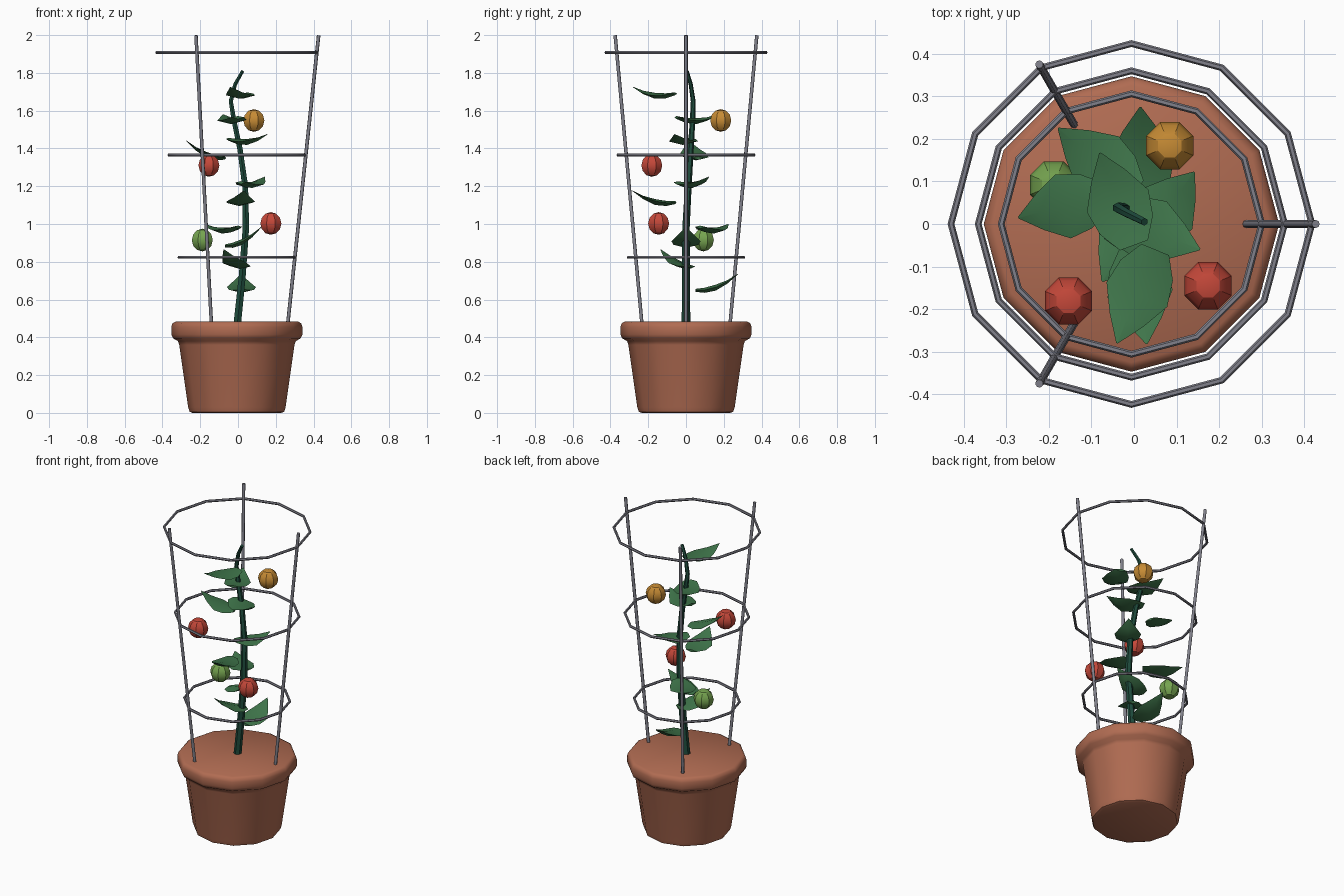
import bpy, bmesh, math
from mathutils import Vector

if "Cube" in bpy.data.objects:
    bpy.data.objects.remove(bpy.data.objects["Cube"])

CX = -0.006  # axis of the pot and cage


def material(name, rgb):
    m = bpy.data.materials.new(name)
    m.use_nodes = True
    m.diffuse_color = (*rgb, 1)
    m.node_tree.nodes["Principled BSDF"].inputs["Base Color"].default_value = (*rgb, 1)
    return m


terracotta = material("terracotta", (0.44, 0.15, 0.085))
metal = material("grey metal", (0.22, 0.22, 0.26))
stem_green = material("dark stem green", (0.013, 0.07, 0.045))
leaf_green = material("leaf green", (0.05, 0.18, 0.07))
ripe_red = material("ripe red", (0.56, 0.065, 0.042))
half_ripe = material("half ripe orange", (0.57, 0.26, 0.035))
unripe = material("unripe green", (0.18, 0.37, 0.08))


def finish(obj, name, mat, angle=None):
    obj.name = obj.data.name = name
    obj.data.materials.clear()
    obj.data.materials.append(mat)
    bpy.ops.object.select_all(action="DESELECT")
    obj.select_set(True)
    bpy.context.view_layer.objects.active = obj
    if angle:
        bpy.ops.object.shade_smooth_by_angle(angle=math.radians(angle))
    return obj


def mesh_object(bm, name, mat, angle=None):
    bmesh.ops.recalc_face_normals(bm, faces=bm.faces)
    mesh = bpy.data.meshes.new(name)
    bm.to_mesh(mesh)
    bm.free()
    obj = bpy.data.objects.new(name, mesh)
    bpy.context.collection.objects.link(obj)
    return finish(obj, name, mat, angle)


def loft(bm, loops):
    """Skin a list of closed point loops and cap both ends."""
    rows = [[bm.verts.new(p) for p in loop] for loop in loops]
    n = len(rows[0])
    for a, b in zip(rows, rows[1:]):
        for i in range(n):
            j = (i + 1) % n
            bm.faces.new((a[i], a[j], b[j], b[i]))
    bm.faces.new(rows[0][::-1])
    bm.faces.new(rows[-1])


def circle(r, z, sides=12):
    steps = [math.tau * i / sides for i in range(sides)]
    return [(CX + r * math.cos(a), r * math.sin(a), z) for a in steps]


# Pot: turned profile with a rounded rim and a flat filled top
profile = [(0.235, 0), (0.25, 0.006), (0.258, 0.03), (0.305, 0.36), (0.312, 0.38),
           (0.338, 0.395), (0.347, 0.415), (0.347, 0.455), (0.341, 0.474), (0.325, 0.483)]
bm = bmesh.new()
loft(bm, [circle(r, z) for r, z in profile])
mesh_object(bm, "pot", terracotta, 45)

# Cage hoops
for i, (r, z) in enumerate([(0.306, 0.823), (0.36, 1.365), (0.424, 1.908)]):
    bpy.ops.mesh.primitive_torus_add(major_segments=12, minor_segments=6, major_radius=r,
                                     minor_radius=0.008, location=(CX, 0, z))
    finish(bpy.context.object, f"cage_hoop_{i + 1}", metal, 40)

# Cage stakes: three rods leaning outward
for i in range(3):
    a = math.tau * i / 3
    out = Vector((math.cos(a), math.sin(a), 0))
    low = out * 0.266 + Vector((CX, 0, 0.44))
    high = out * 0.433 + Vector((CX, 0, 1.999))
    bpy.ops.mesh.primitive_cylinder_add(vertices=8, radius=0.0095, depth=(high - low).length,
                                        location=(low + high) / 2)
    bpy.context.object.rotation_euler = (high - low).to_track_quat("Z", "Y").to_euler()
    finish(bpy.context.object, f"cage_stake_{i + 1}", metal, 50)

# Stem: tapering bent tube
path = [(-0.005, 0, 0.46), (0.022, 0, 0.72), (0.042, 0, 0.98), (0.038, 0.012, 1.2),
        (0.01, 0.025, 1.4), (-0.022, 0.035, 1.55), (-0.038, 0.038, 1.65),
        (-0.015, 0.025, 1.74), (0.025, 0.005, 1.81)]
curve = bpy.data.curves.new("stem", "CURVE")
curve.dimensions = "3D"
curve.bevel_depth = 0.023
curve.bevel_resolution = 1
curve.use_fill_caps = True
spline = curve.splines.new("POLY")
spline.points.add(len(path) - 1)
for i, (point, co) in enumerate(zip(spline.points, path)):
    point.co = (*co, 1)
    point.radius = 1 - 0.6 * i / (len(path) - 1)
stem = bpy.data.objects.new("stem", curve)
bpy.context.collection.objects.link(stem)
bpy.ops.object.select_all(action="DESELECT")
stem.select_set(True)
bpy.context.view_layer.objects.active = stem
bpy.ops.object.convert(target="MESH")
finish(bpy.context.object, "stem", stem_green, 50)


# Leaves: pointed, sagging blades with a thin lens section
def leaf(name, base, tip):
    base, tip = Vector(base), Vector(tip)
    along = tip - base
    up = Vector((0, 0, 1))
    side = along.cross(up).normalized()
    loops = []
    for s, w in [(0, 0.035), (0.22, 0.066), (0.48, 0.077), (0.75, 0.043), (1, 0.002)]:
        mid = base + along * s - up * 0.1 * s * (1 - s)
        t = 0.012 * w / 0.077 + 0.001
        loops.append([mid + side * w, mid + up * t, mid - side * w, mid - up * t * 1.4])
    bm = bmesh.new()
    loft(bm, loops)
    mesh_object(bm, name, leaf_green, 35)


leaves = [
    ((0.02, 0.05, 0.65), (0.015, 0.275, 0.735)),
    ((0.035, 0.03, 0.775), (-0.075, -0.135, 0.865)),
    ((-0.07, 0.0, 0.885), (0.125, 0.0, 0.985)),
    ((0.0, 0.075, 0.985), (-0.178, 0.225, 1.0)),
    ((0.0, -0.055, 1.115), (0.03, -0.282, 1.175)),
    ((0.015, -0.045, 1.22), (0.142, 0.122, 1.25)),
    ((-0.07, 0.065, 1.35), (-0.272, 0.015, 1.44)),
    ((-0.05, 0.02, 1.45), (0.155, -0.06, 1.475)),
    ((0.0, -0.05, 1.565), (-0.08, 0.167, 1.58)),
    ((0.05, -0.06, 1.69), (-0.04, -0.28, 1.725)),
]
for i, (base, tip) in enumerate(leaves):
    leaf(f"leaf_{i + 1}", base, tip)

# Fruit
fruit = [("lower_red_fruit", ripe_red, (0.174, -0.145, 1.003)),
         ("upper_red_fruit", ripe_red, (-0.154, -0.181, 1.31)),
         ("orange_fruit", half_ripe, (0.084, 0.184, 1.548)),
         ("green_fruit", unripe, (-0.189, 0.092, 0.915))]
for name, mat, pos in fruit:
    bpy.ops.mesh.primitive_uv_sphere_add(segments=8, ring_count=6, radius=0.06, location=pos)
    bpy.context.object.rotation_euler.z = math.pi / 8
    finish(bpy.context.object, name, mat, 30)
